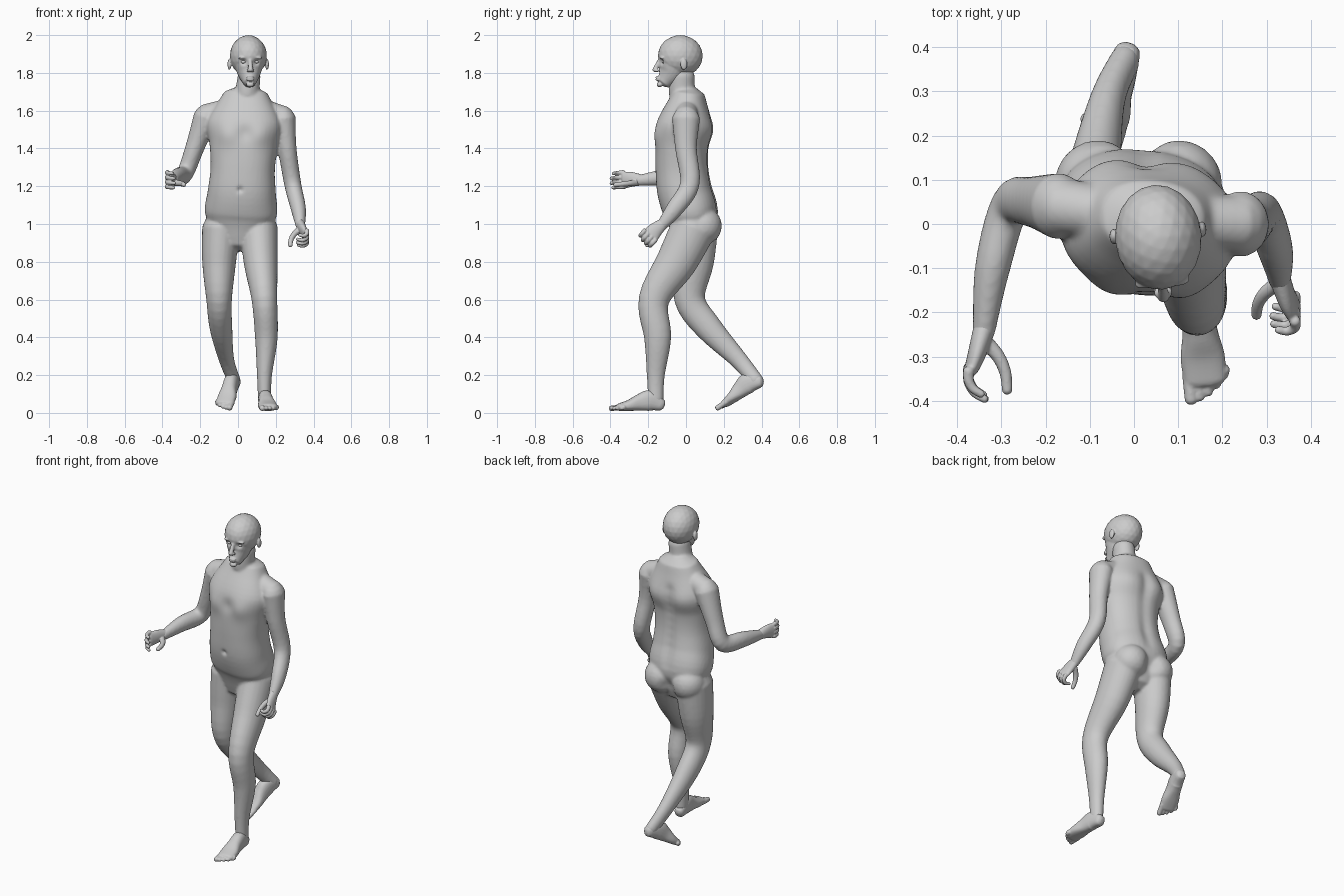
import bpy, bmesh, math
from mathutils import Vector, Matrix

if "Cube" in bpy.data.objects:
    bpy.data.objects.remove(bpy.data.objects["Cube"], do_unlink=True)

skin = bpy.data.materials.new("plain_grey")
skin.use_nodes = True
grey = (.6, .6, .6, 1)
skin.diffuse_color = grey
skin.node_tree.nodes["Principled BSDF"].inputs["Base Color"].default_value = grey

side_axis, depth_axis = Vector((1, 0, 0)), Vector((0, 1, 0))
sides_of_body = {"right": -1, "left": 1}


def spline(keys, steps=5):
    """Smooth curve through rows of position, half width and half depth."""
    keys = [Vector(key) for key in keys]
    last = len(keys) - 1
    rows = []
    for i in range(last):
        before, start = keys[max(i - 1, 0)], keys[i]
        end, after = keys[i + 1], keys[min(i + 2, last)]
        leave, arrive = (end - before) / 2, (after - start) / 2
        for step in range(steps):
            t = step / steps
            ease = t * t * (3 - 2 * t)
            rows.append(start * (1 - ease) + end * ease
                        + leave * (t * (1 - t) ** 2) - arrive * (t * t * (1 - t)))
    return rows + [keys[last]]


def loft(bm, keys, reference=side_axis, matrix=Matrix(), squareness=2, segments=24):
    """Tube of oval rings with domed ends."""
    rows = spline(keys)
    points = [Vector(row[:3]) for row in rows]
    frames = []
    for i, row in enumerate(rows):
        ahead, behind = points[min(i + 1, len(points) - 1)], points[max(i - 1, 0)]
        tangent = (ahead - behind).normalized()
        across = (reference - tangent * reference.dot(tangent)).normalized()
        frames.append((points[i], across, tangent.cross(across), tangent, row[3], row[4]))

    def dome(frame, direction):
        centre, across, up, tangent, wide, deep = frame
        reach = tangent * direction * min(wide, deep) * .8
        return [(centre + reach * math.sin(angle), across, up, tangent,
                 wide * math.cos(angle), deep * math.cos(angle)) for angle in (.6, 1.2)]

    frames = dome(frames[0], -1)[::-1] + frames + dome(frames[-1], 1)

    def rounded(value):
        return math.copysign(abs(value) ** (2 / squareness), value)

    rings = []
    for centre, across, up, tangent, wide, deep in frames:
        angles = [math.tau * k / segments for k in range(segments)]
        rings.append([bm.verts.new(matrix @ (centre + across * wide * rounded(math.cos(angle))
                                             + up * deep * rounded(math.sin(angle))))
                      for angle in angles])
    for lower, upper in zip(rings, rings[1:]):
        for k in range(segments):
            bm.faces.new((lower[k - 1], lower[k], upper[k], upper[k - 1]))
    bm.faces.new(rings[0][::-1])
    bm.faces.new(rings[-1])


def limb(bm, joints, girths, depth=1, **options):
    """Tube through joints, each with a girth."""
    loft(bm, [(*joint, girth, girth * depth) for joint, girth in zip(joints, girths)], **options)


def ball(bm, centre, size, matrix=Matrix()):
    placed = matrix @ Matrix.Translation(centre) @ Matrix.Diagonal((*size, 1))
    bmesh.ops.create_icosphere(bm, subdivisions=3, radius=1, matrix=placed)


def finish(name, bm, voxel, smoothing, sculpting=()):
    """Fuse overlapping volumes, relax them, then press soft dents and swells."""
    rough = bpy.data.meshes.new(name + "_rough")
    bm.to_mesh(rough)
    bm.free()
    part = bpy.data.objects.new(name, rough)
    bpy.context.collection.objects.link(part)
    fuse = part.modifiers.new("fuse", 'REMESH')
    fuse.mode, fuse.voxel_size = 'VOXEL', voxel
    relax = part.modifiers.new("relax", 'SMOOTH')
    relax.iterations = smoothing
    evaluated = part.evaluated_get(bpy.context.evaluated_depsgraph_get())
    mesh = bpy.data.meshes.new_from_object(evaluated)
    part.modifiers.clear()
    part.data = mesh
    bpy.data.meshes.remove(rough)
    for centre, radius, push in sculpting:
        for vertex in mesh.vertices:
            distance = (vertex.co - Vector(centre)).length / radius
            if distance < 3:
                vertex.co.y += push * math.exp(-distance ** 2)
    mesh.materials.clear()
    mesh.materials.append(skin)
    mesh.shade_smooth()


# Torso, from crotch to collar at even heights
body = bmesh.new()
half_widths = (.13, .19, .18, .17, .18, .2, .14)
fronts = (-.07, -.11, -.15, -.16, -.16, -.15, -.09)
backs = (.13, .17, .14, .12, .12, .14, .11)
torso = [(.01 + .005 * level, (front + back) / 2, .93 + .12 * level, width, (back - front) / 2)
         for level, (width, front, back) in enumerate(zip(half_widths, fronts, backs))]
loft(body, torso, reference=Vector((1, -.1, 0)), squareness=2.3, segments=40)
for side in sides_of_body.values():
    ball(body, (.01 + side * .09, .09, .99), (.1, .1, .1))

# Neck and shoulder slopes
limb(body, [(.05, .01, 1.63), (.05, -.02, 1.7), (.06, -.02, 1.79)], (.08, .065, .06), depth=1.1)
collar = (.05, .01, 1.64)
shoulders = {"right": (-.17, .04, 1.57), "left": (.24, 0, 1.56)}
for shoulder in shoulders.values():
    limb(body, [collar, shoulder], (.05, .065), reference=depth_axis)

# Arms: shoulder, upper arm, elbow, forearm, wrist
wrists = {"right": (-.34, -.25, 1.23), "left": (.33, -.13, .99)}
middles = {"right": [(-.23, .05, 1.4), (-.28, .04, 1.27), (-.32, -.1, 1.25)],
           "left": [(.26, 0, 1.4), (.29, .02, 1.21), (.32, -.06, 1.08)]}
for side, middle in middles.items():
    limb(body, [shoulders[side], *middle, wrists[side]], (.065, .05, .045, .04, .025), depth=1.15)

# Legs: hip, thigh, knee, calf, shin, ankle
legs = {"right": [(-.09, .05, .98), (-.1, .04, .8), (-.1, .02, .6),
                  (-.09, .12, .45), (-.06, .28, .28), (-.02, .37, .17)],
        "left": [(.11, .04, .98), (.12, -.05, .8), (.14, -.17, .6),
                 (.15, -.15, .4), (.14, -.16, .2), (.14, -.16, .07)]}
for joints in legs.values():
    limb(body, joints, (.1, .09, .068, .06, .04, .034), depth=1.2)

# Navel, breastbone, cleft, chest, shoulder blades and spine groove
navel, breastbone, cleft = (.01, -.16, 1.18), (.04, -.17, 1.48), (.01, .19, .96)
sculpting = [(navel, .015, .015), (breastbone, .04, .01), (cleft, .04, -.03)]
for side in sides_of_body.values():
    sculpting.append(((.03 + side * .09, -.14, 1.47), .06, -.014))
    sculpting.append(((.03 + side * .1, .14, 1.5), .07, .01))
sculpting += [((.025, .14, 1.1 + .05 * step), .035, -.01) for step in range(10)]
finish("body", body, .008, 6, sculpting)


def finger(bm, matrix, start, angle, turn, bone, girth):
    """Three bones, each turned further than the one before."""
    joints = [Vector(start)]
    for bone_index in range(3):
        joints.append(joints[-1] + Vector((math.cos(angle), -math.sin(angle), 0)) * bone)
        angle += turn
    girths = [girth * (1 - .1 * i) for i in range(len(joints))]
    limb(bm, joints, girths, reference=Vector((0, 0, 1)), matrix=matrix, segments=12)


def hand(side, forward, outward, curl):
    """Palm, four fingers and a thumb; the thumb edge is up."""
    forward, outward = Vector(forward).normalized(), Vector(outward)
    outward = (outward - forward * outward.dot(forward)).normalized()
    thumbward = forward.cross(outward) * -sides_of_body[side]
    frame = Matrix((forward, outward, thumbward)).transposed().to_4x4()
    matrix = Matrix.Translation(wrists[side]) @ frame
    bm = bmesh.new()
    loft(bm, [(-.02, 0, 0, .024, .028), (.04, .01, -.01, .021, .04), (.08, .02, -.01, .016, .045)],
         reference=depth_axis, matrix=matrix)
    for i, bone in enumerate((.026, .029, .028, .022)):
        finger(bm, matrix, (.08, .026, .024 - .025 * i), .1, curl, bone, .013)
    finger(bm, matrix, (.02, -.01, .01), .8, -.3, .04, .017)
    finish(side + "_hand", bm, .0035, 3)


hand("right", (-.1, -1, -.1), (-1, 0, 0), .5)
hand("left", (.1, -.65, -.75), (1, 0, 0), .9)


def foot(side, place, yaw, pitch):
    """Sole and five toes pointing forward, big toe on the inner side."""
    turn = Matrix.Rotation(math.radians(yaw), 4, 'Z') @ Matrix.Rotation(math.radians(pitch), 4, 'X')
    matrix = Matrix.Translation(place) @ turn
    bm = bmesh.new()
    shape = zip((.03, .037, .04, .05, .048), (.034, .055, .045, .03, .02))
    loft(bm, [(0, .02 - .055 * i, height, width, height) for i, (width, height) in enumerate(shape)],
         matrix=matrix, squareness=2.4)
    for toe in range(5):
        across = -sides_of_body[side] * (.036 - .02 * toe)
        tip = -.24 + .003 * toe ** 2
        limb(bm, [(across, -.18, .02), (across, tip, .014)], (.015, .015 if toe == 0 else .011),
             matrix=matrix, segments=12)
    finish(side + "_foot", bm, .004, 4)


foot("left", (.14, -.155, .01), 6, 0)
foot("right", (-.016, .386, .126), -17, 28)

# Skull, jaw and nose
facing = Matrix.Translation((.055, -.03, 1.85)) @ Matrix.Rotation(math.radians(5), 4, 'Z')
head = bmesh.new()
ball(head, (0, 0, .04), (.098, .119, .11), facing)
limb(head, [(0, -.08, -.09), (0, -.05, -.05), (0, -.03, 0)], (.04, .062, .08), depth=1.12, matrix=facing)
limb(head, [(0, -.11, .02), (0, -.135, -.035)], (.009, .014), matrix=facing)
# Lips and chin
for height in (-.074, -.086):
    ball(head, (0, -.12, height), (.022, .012, .006), facing)
ball(head, (0, -.11, -.112), (.022, .016, .014), facing)
sockets = []
eyes = bmesh.new()
for side in sides_of_body.values():
    # Nostrils, brows, ears and eyes
    ball(head, (side * .012, -.125, -.038), (.009, .012, .008), facing)
    ball(head, (side * .034, -.1, .03), (.03, .015, .009), facing)
    ball(head, (side * .1, .01, -.005), (.01, .018, .03), facing)
    sockets.append((facing @ Vector((side * .035, -.11, .008)), .016, .015))
    ball(eyes, (side * .034, -.088, .008), (.015, .013, .009), facing)
finish("head", head, .004, 4, sockets)
finish("eyes", eyes, .002, 1)
